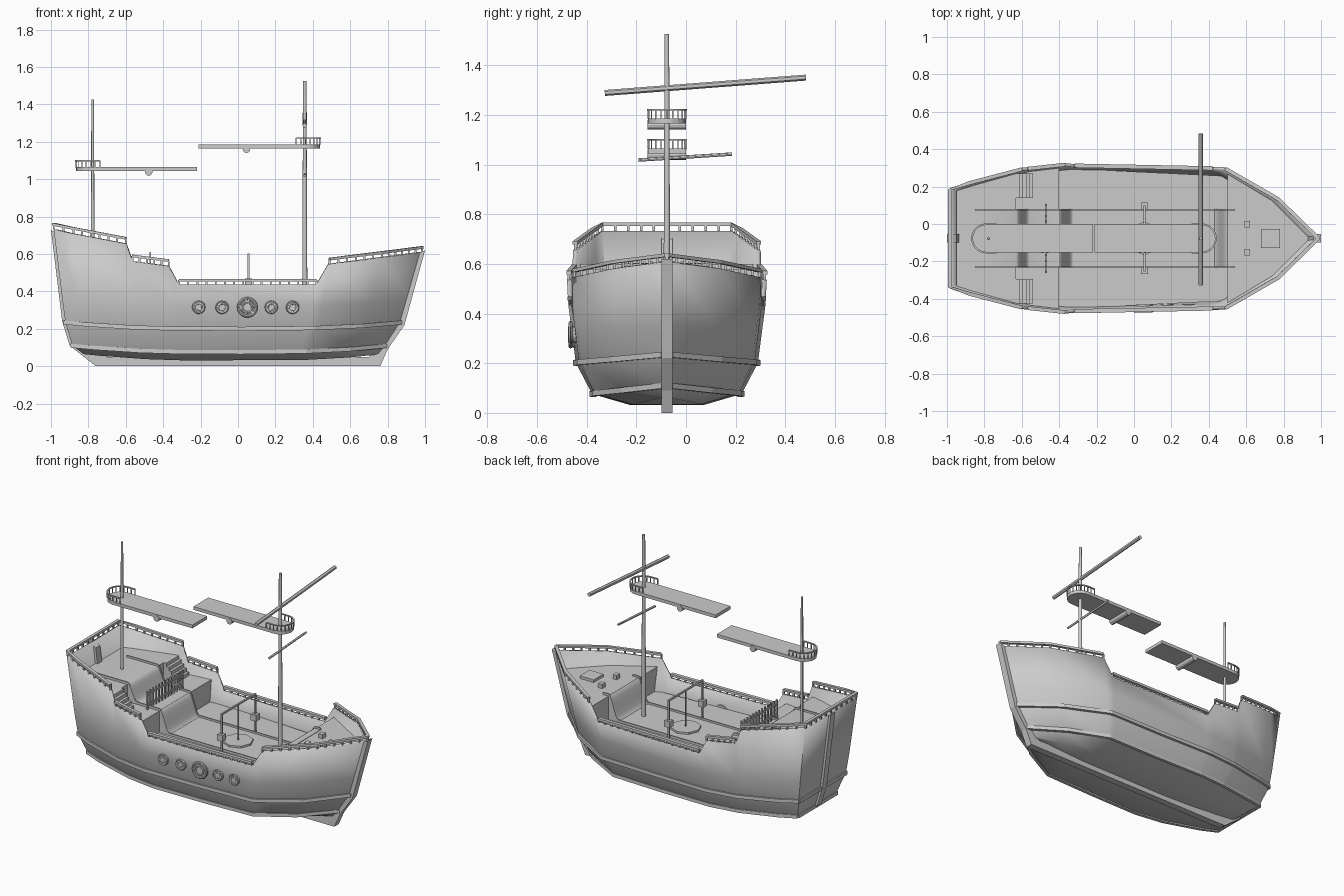
import bpy, bmesh, math
from mathutils import Vector, Matrix

if "Cube" in bpy.data.objects:
    bpy.data.objects.remove(bpy.data.objects["Cube"])

Y0 = -0.077  # the ship's centreline; every part is built around local y = 0


def finish(name, bm, smooth=False, recalc=True):
    if recalc:
        bmesh.ops.recalc_face_normals(bm, faces=bm.faces)
    me = bpy.data.meshes.new(name)
    bm.to_mesh(me)
    bm.free()
    ob = bpy.data.objects.new(name, me)
    ob.location.y = Y0
    bpy.context.collection.objects.link(ob)
    if smooth:
        bpy.ops.object.select_all(action='DESELECT')
        ob.select_set(True)
        bpy.context.view_layer.objects.active = ob
        bpy.ops.object.shade_smooth_by_angle(angle=math.radians(30))
    return ob


def prism(name, lower, upper, smooth=False):
    bm = bmesh.new()
    a = [bm.verts.new(p) for p in lower]
    b = [bm.verts.new(p) for p in upper]
    bm.faces.new(a)
    bm.faces.new(b)
    for i in range(len(a)):
        j = (i + 1) % len(a)
        bm.faces.new((a[i], a[j], b[j], b[i]))
    return finish(name, bm, smooth)


def profile_xz(name, pts, y1, y2, smooth=False):
    return prism(name, [(x, y1, z) for x, z in pts], [(x, y2, z) for x, z in pts], smooth)


def boxes(name, items):
    bm = bmesh.new()
    for cx, cy, cz, sx, sy, sz in items:
        bmesh.ops.create_cube(bm, size=1, matrix=Matrix.Translation((cx, cy, cz)) @ Matrix.Diagonal((sx, sy, sz, 1)))
    return finish(name, bm)


def rod(name, p, q, r1, r2=None, seg=12):
    p, q = Vector(p), Vector(q)
    m = Matrix.Translation((p + q) / 2) @ (q - p).to_track_quat('Z', 'Y').to_matrix().to_4x4()
    bm = bmesh.new()
    bmesh.ops.create_cone(bm, cap_ends=True, segments=seg, radius1=r1, radius2=r2 or r1,
                          depth=(q - p).length, matrix=m)
    return finish(name, bm, seg > 8)


def sweep(name, pts, w, h):
    """Rectangular strip that follows a path, kept level."""
    pts = [Vector(p) for p in pts]
    bm, rings = bmesh.new(), []
    for i, p in enumerate(pts):
        t = pts[min(i + 1, len(pts) - 1)] - pts[max(i - 1, 0)]
        n = Vector((-t.y, t.x, 0)).normalized() * w / 2
        u = Vector((0, 0, h / 2))
        rings.append([bm.verts.new(p + v) for v in (n + u, n - u, -n - u, -n + u)])
    for a, b in zip(rings, rings[1:]):
        for k in range(4):
            bm.faces.new((a[k], a[(k + 1) % 4], b[(k + 1) % 4], b[k]))
    bm.faces.new(rings[0])
    bm.faces.new(rings[-1])
    return finish(name, bm)


def railing(name, pts, height, step, w, post):
    """Hand rail along a path with evenly spaced posts below it."""
    sweep(name + "_rail", [(x, y, z + height) for x, y, z in pts], w, w * 0.7)
    posts = []
    for p, q in zip(pts, pts[1:]):
        p, q = Vector(p), Vector(q)
        n = max(1, round((q - p).length / step))
        for i in range(n + 1):
            c = p.lerp(q, i / n)
            posts.append((c.x, c.y, c.z + height / 2, post, post, height))
    boxes(name + "_posts", posts)


def table(tab, t):
    for (a, va), (b, vb) in zip(tab, tab[1:]):
        if t <= b:
            return va + (vb - va) * max(0, (t - a) / (b - a))
    return tab[-1][1]


# Hull shape: end rakes, plan width and flare
STERN = [(.03, -.78), (.11, -.885), (.24, -.925), (.73, -.985)]
BOW = [(.03, .75), (.09, .785), (.22, .875), (.61, .985)]
PLAN = [(-1, .268), (-.88, .31), (-.6, .382), (-.37, .408), (.49, .392), (.77, .237), (1, .01)]
FLARE = [(.03, .36), (.075, .74), (.2, .9), (.435, .975), (.6, 1)]
SHEER = [(-.985, .73), (-.88, .708), (-.6, .655), (-.565, .56), (-.37, .535), (-.315, .435),
         (.42, .435), (.49, .545), (.77, .58), (.985, .607)]


def u_of(x, z):
    a, b = table(STERN, z), table(BOW, z)
    return max(-1, min(1, 2 * (x - a) / (b - a) - 1))


def hull_pt(u, z, side=1, inset=0, low=False):
    y = max(0, table(PLAN, u) * table(FLARE, z) - inset)
    if low:
        z += .035 * abs(u) ** 3
    a, b = table(STERN, z), table(BOW, z)
    return Vector((a + (b - a) * (u + 1) / 2, side * y, z))


# Hull shell
bm = bmesh.new()
grid = {}
for s in (1, -1):
    for i, (x, z) in enumerate(SHEER):
        u = u_of(x, z)
        col = [hull_pt(u, l, s, low=True) for l in (.03, .075, .2, .32)] + [hull_pt(u, z, s)]
        col = [Vector((col[0].x, 0, col[0].z))] + col
        grid[s, i] = [bm.verts.new(p) for p in col]
    for i in range(len(SHEER) - 1):
        a, b = grid[s, i], grid[s, i + 1]
        for k in range(5):
            f = (a[k], a[k + 1], b[k + 1], b[k])
            bm.faces.new(f if s > 0 else f[::-1])
for i, flip in ((0, False), (len(SHEER) - 1, True)):
    a, b = grid[1, i], grid[-1, i]
    for k in range(5):
        f = (a[k], b[k], b[k + 1], a[k + 1])
        bm.faces.new(f[::-1] if flip else f)
bmesh.ops.remove_doubles(bm, verts=bm.verts, dist=1e-5)
bmesh.ops.dissolve_degenerate(bm, edges=bm.edges, dist=1e-5)
bmesh.ops.recalc_face_normals(bm, faces=bm.faces)
if sum(f.normal.y * f.calc_center_median().y for f in bm.faces) < 0:
    bmesh.ops.reverse_faces(bm, faces=bm.faces)
hull = finish("hull", bm, True, recalc=False)
mod = hull.modifiers.new("planking", 'SOLIDIFY')
mod.thickness, mod.offset = .018, -1

# Keel, stem and sternpost in one profile
profile_xz("keel", [(-1, .73), (-.94, .24), (-.9, .11), (-.76, 0), (.76, 0), (.80, .09), (.89, .22), (1, .62),
                    (.96, .6), (.85, .24), (.75, .1), (.7, .05), (-.7, .05), (-.84, .12), (-.89, .25), (-.95, .70)],
           -.0225, .0225)

# Wales run round the hull at two heights
for name, z in (("lower_wale", .075), ("upper_wale", .2)):
    us = [-1, -.88, -.6, -.37, .06, .49, .77, .99]
    path = [hull_pt(u, z, 1, low=True) for u in us] + [hull_pt(u, z, -1, low=True) for u in us[::-1]]
    sweep(name, path + path[:1], .02, .022)

# Decks at four heights
for name, a, b, z in (("aft_deck", -.965, -.63, .60), ("mid_deck", -.64, -.4, .49),
                      ("waist_deck", -.42, .51, .35), ("fore_deck", .5, .965, .50)):
    xs = [a] + [x for x in (-.88, -.6, -.37, .49, .77) if a < x < b] + [b]
    loops = []
    for h in (z - .15, z):
        us = [max(-.98, min(.975, u_of(x, h))) for x in xs]
        loops.append([hull_pt(u, h, 1, .01) for u in us] + [hull_pt(u, h, -1, .01) - Vector((0, .001, 0)) for u in us[::-1]])
    prism(name, *loops)

# Centre walkway with curved ramps between decks, edged by slim curbs
levels = [(-.85, -.63, .603), (-.56, -.40, .493), (-.33, .43, .353), (.5, .54, .503)]
walk = []
for i, (a, b, z) in enumerate(levels):
    walk += [(a, z), (b, z)]
    if i < 3:
        c, _, z2 = levels[i + 1]
        for k in range(1, 8):
            t = k / 8
            walk.append((b + (c - b) * t, z + (z2 - z) * t * t * (3 - 2 * t)))
profile_xz("walkway", walk + [(.54, .33), (-.85, .33)], -.15, .15, True)
curb = [(x, z + .012) for x, z in walk] + [(.54, .33), (-.85, .33)]
for s in (1, -1):
    profile_xz("walkway_curb", curb, s * .148, s * .156)

# Side stairs up to the aft deck
boxes("stairs", [(-.621 + .018 * k, s * .282, (.485 + .60 - .022 * k) / 2, .018, .13, .115 - .022 * k)
                 for s in (1, -1) for k in range(5)])


# Deck railings above the hull edge
def edge(i, j, s):
    return [hull_pt(u_of(x, z), z, s, .008) for x, z in SHEER[i:j + 1]]


railing("stern_railing", edge(0, 2, 1)[::-1] + edge(0, 2, -1), .029, .05, .02, .01)
railing("bow_railing", edge(7, 9, 1) + edge(7, 9, -1)[::-1], .028, .05, .02, .01)
for s, side in ((1, "left"), (-1, "right")):
    railing("mid_railing_" + side, edge(3, 4, s), .03, .04, .02, .01)
    railing("waist_railing_" + side, edge(5, 6, s), .025, .05, .022, .01)

# Masts and yards
rod("aft_mast", (-.777, 0, .6), (-.777, 0, 1.425), .010, .007)
rod("fore_mast", (.357, 0, .35), (.357, 0, 1.525), .014, .009)
rod("upper_yard", (.357, -.25, 1.288), (.357, .56, 1.35), .012)
rod("lower_yard", (.357, -.115, 1.018), (.357, .262, 1.042), .007)

# Lookouts: D-shaped platform with a long plank, a roller beneath and a round railing
for name, cx, d, end, rx, z in (("aft_lookout", -.79, -1, -.22, -.477, 1.043),
                                ("fore_lookout", .362, 1, -.212, .045, 1.165)):
    arc = [(cx + d * .076 * math.cos(t), .076 * math.sin(t))
           for t in [math.radians(-90 + 18 * k) for k in range(11)]]
    outline = [(end, -.076)] + arc + [(end, .076)]
    prism(name + "_plank", [(x, y, z) for x, y in outline], [(x, y, z + .021) for x, y in outline])
    ring = [(cx - d * .052, -.076)] + arc + [(cx - d * .052, .076)]
    railing(name + "_railing", [(x, y, z + .018) for x, y in ring], .038, .03, .009, .005)
    rod(name + "_roller", (rx, -.078, z - .005), (rx, .078, z - .005), .02)

# Fence across the mid deck
boxes("fence", [(-.47, -.18 + .03 * k, .55, .009, .009, .12) for k in range(13)]
      + [(-.47, 0, z, .01, .37, .01) for z in (.52, .585)])

# Swing frame with its lanterns and the hatch below
boxes("swing_frame", [(.057, s * .172, .475, .01, .01, .25) for s in (1, -1)] + [(.057, 0, .597, .01, .35, .01),
      (.057, 0, .475, .006, .006, .24)])
boxes("frame_boxes", [(.057, s * .172, .45, .038, .038, .04) for s in (1, -1)])
rod("waist_hatch", (.055, 0, .352), (.055, 0, .365), .09, seg=8)

# Fore deck hatch and bitts
boxes("fore_hatch", [(.73, 0, .507, .1, .1, .02)])
boxes("bitts", [(.605, s * .075, .512, .028, .034, .03) for s in (1, -1)])

# Portholes on the front side
for i, (x, r) in enumerate(((-.21, .036), (-.085, .036), (.05, .056), (.178, .036), (.292, .036))):
    y = hull_pt(u_of(x, .315), .315, -1).y
    rod(f"porthole_{i}", (x, y + .02, .315), (x, y - .016, .315), r * .92, seg=20)
    for k, f in ((0, .84), (1, .5)):
        bpy.ops.mesh.primitive_torus_add(location=(x, Y0 + y - .013, .315), rotation=(math.pi / 2, 0, 0),
                                         major_radius=r * f, minor_radius=r * .15,
                                         major_segments=20, minor_segments=8)
        bpy.context.object.name = f"porthole_ring_{i}_{k}"
        bpy.ops.object.shade_smooth_by_angle()
